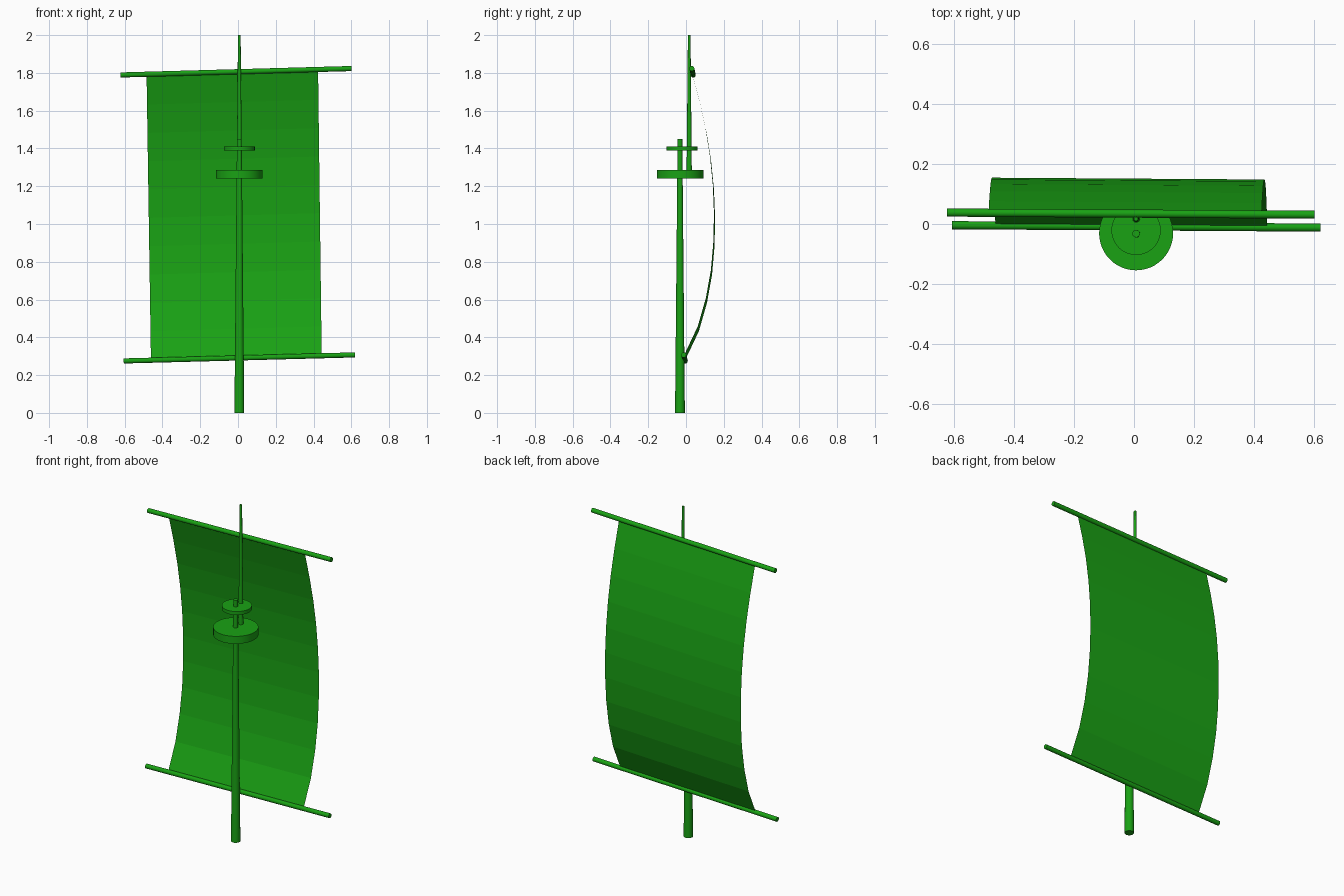
import bpy, bmesh, math
from mathutils import Vector

if "Cube" in bpy.data.objects:
    bpy.data.objects.remove(bpy.data.objects["Cube"])

green = bpy.data.materials.new("green")
green.diffuse_color = (0.01, 0.36, 0.007, 1)
green.use_nodes = True
green.node_tree.nodes["Principled BSDF"].inputs["Base Color"].default_value = green.diffuse_color


def finish(name, bm, smooth):
    mesh = bpy.data.meshes.new(name)
    bm.to_mesh(mesh)
    bm.free()
    obj = bpy.data.objects.new(name, mesh)
    bpy.context.collection.objects.link(obj)
    mesh.materials.append(green)
    if smooth:
        bpy.ops.object.select_all(action='DESELECT')
        bpy.context.view_layer.objects.active = obj
        obj.select_set(True)
        bpy.ops.object.shade_smooth_by_angle(angle=math.radians(40))
    return obj


def rod(name, start, end, r1, r2, sides=16):
    """Tapered round bar between two points."""
    a, b = Vector(start), Vector(end)
    bm = bmesh.new()
    bmesh.ops.create_cone(bm, cap_ends=True, segments=sides,
                          radius1=r1, radius2=r2, depth=(b - a).length)
    obj = finish(name, bm, True)
    obj.location = (a + b) / 2
    obj.rotation_mode = 'QUATERNION'
    obj.rotation_quaternion = (b - a).to_track_quat('Z', 'Y')
    return obj


# Masts: the upper one is stepped behind the lower one
X = 0.007
rod("lower_mast", (X, -0.032, 0), (X, -0.032, 1.45), 0.026, 0.0125)
rod("upper_mast", (X, 0.017, 1.25), (X, 0.017, 2.0), 0.014, 0.007)

# Round top platform and mast cap
rod("platform", (X, -0.031, 1.24), (X, -0.031, 1.285), 0.123, 0.123, 48)
rod("mast_cap", (X, -0.021, 1.39), (X, -0.021, 1.411), 0.082, 0.082, 48)

# Yards, slightly tilted
rod("upper_yard", (-0.622, 0.038, 1.789), (0.6, 0.031, 1.823), 0.0135, 0.0135)
rod("lower_yard", (-0.605, -0.004, 0.275), (0.62, -0.012, 0.307), 0.0135, 0.0135)

# Billowing sail: (y, z) profile swept between the left and right edges
profile = [(-0.005, 0.297), (0.065, 0.445), (0.108, 0.595), (0.135, 0.745),
           (0.148, 0.895), (0.151, 1.045), (0.145, 1.195), (0.130, 1.345),
           (0.106, 1.495), (0.073, 1.645), (0.032, 1.800)]
bm = bmesh.new()
rows = []
for y, z in profile:
    t = (z - 0.297) / 1.503
    left = bm.verts.new((-0.461 - 0.023 * t, y + 0.003, z - 0.0125))
    right = bm.verts.new((0.443 - 0.019 * t, y - 0.003, z + 0.0125))
    rows.append((left, right))
for (l0, r0), (l1, r1) in zip(rows, rows[1:]):
    bm.faces.new((l0, r0, r1, l1))
finish("sail", bm, False)
